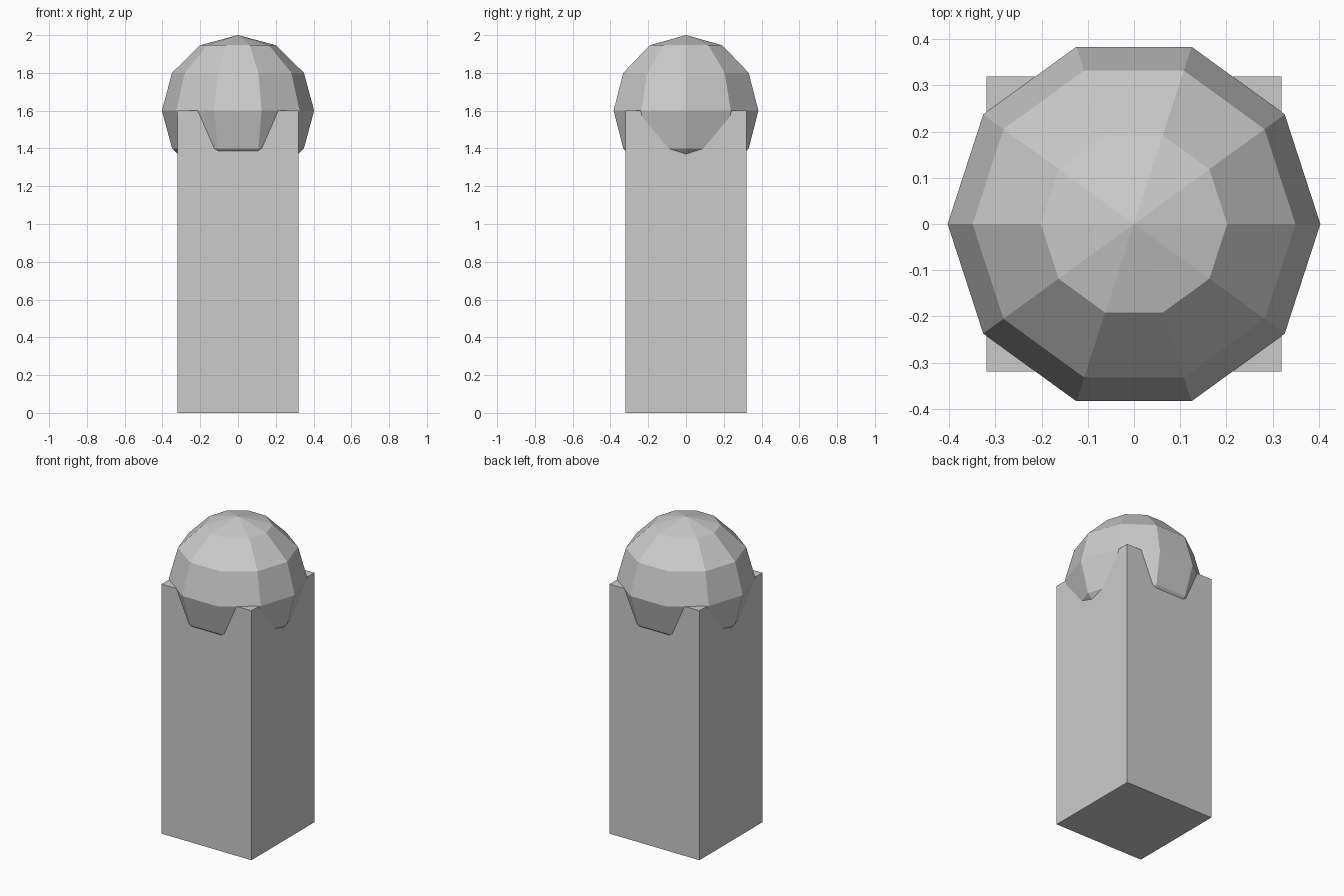
import bpy, bmesh, math
from mathutils import Vector, Matrix

if "Cube" in bpy.data.objects:
    bpy.data.objects.remove(bpy.data.objects["Cube"])

stone = bpy.data.materials.new("light grey stone")
stone.diffuse_color = (0.6, 0.6, 0.6, 1)
stone.use_nodes = True
stone.node_tree.nodes["Principled BSDF"].inputs["Base Color"].default_value = stone.diffuse_color


def finish(bm, name):
    bmesh.ops.recalc_face_normals(bm, faces=bm.faces)
    mesh = bpy.data.meshes.new(name)
    bm.to_mesh(mesh)
    bm.free()
    mesh.materials.append(stone)
    obj = bpy.data.objects.new(name, mesh)
    bpy.context.collection.objects.link(obj)
    return obj


# Square post
WIDTH, HEIGHT = 0.638, 1.6
bm = bmesh.new()
bmesh.ops.create_cube(bm, size=1, matrix=Matrix.Translation((0, 0, HEIGHT / 2))
                      @ Matrix.Diagonal((WIDTH, WIDTH, HEIGHT, 1)))
finish(bm, "post")

# Ball cap: half-circle profile spun into 10 flat sides, sunk halfway into the post
SIDES, RINGS, RADIUS, RISE = 10, 6, 0.403, 0.4
bm = bmesh.new()
verts = []
for i in range(RINGS + 1):
    a = math.pi * i / RINGS
    verts.append(bm.verts.new((RADIUS * math.sin(a), 0, HEIGHT + RISE * math.cos(a))))
edges = [bm.edges.new(pair) for pair in zip(verts, verts[1:])]
bmesh.ops.spin(bm, geom=verts + edges, cent=(0, 0, 0), axis=Vector((0, 0, 1)),
               angle=math.tau, steps=SIDES, use_merge=False)
bmesh.ops.remove_doubles(bm, verts=bm.verts, dist=0.0005)
finish(bm, "ball_cap")
